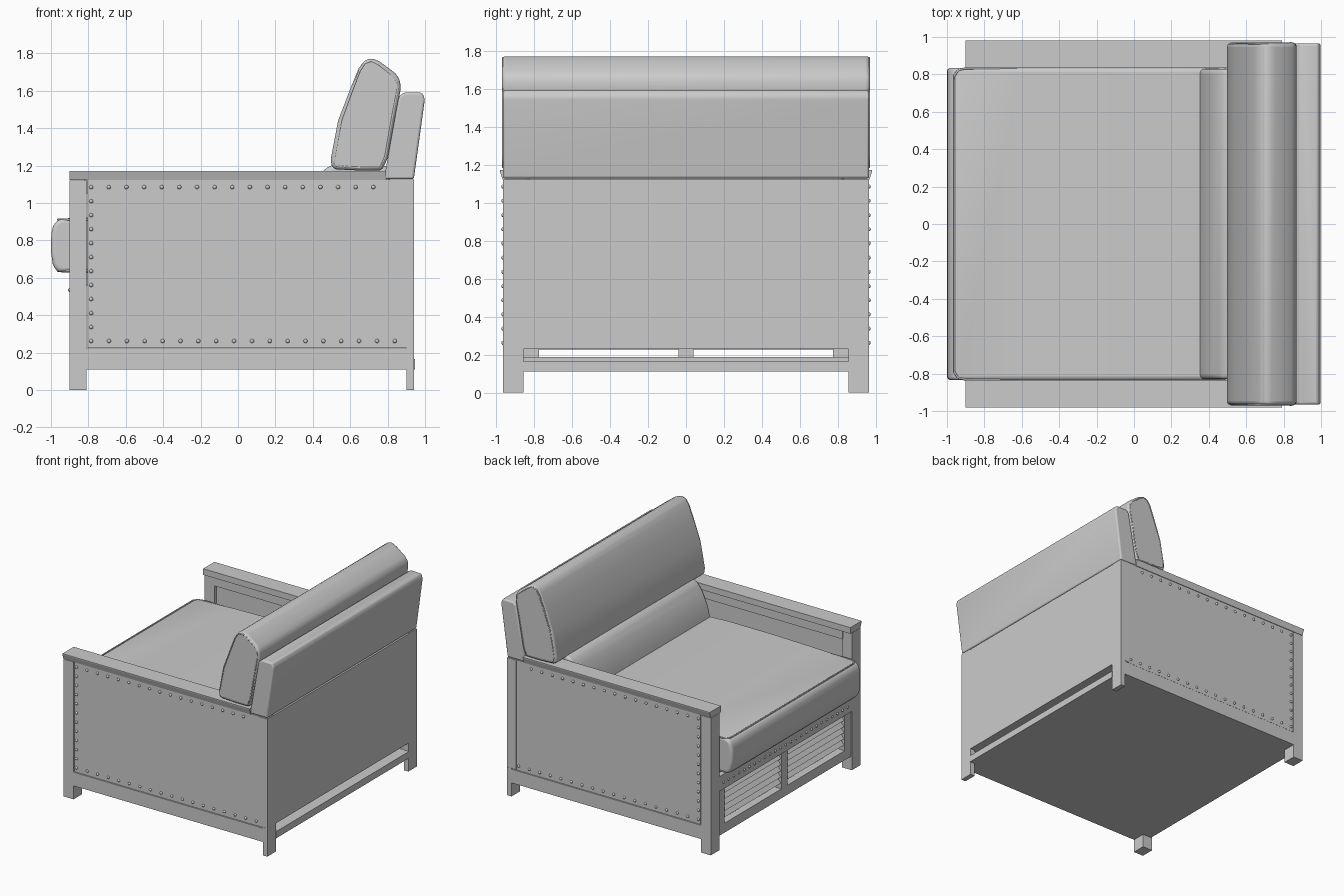
import bpy, bmesh, math
from mathutils import Matrix

if "Cube" in bpy.data.objects:
    bpy.data.objects.remove(bpy.data.objects["Cube"], do_unlink=True)

grey = bpy.data.materials.new("plain_grey")
grey.use_nodes = True
grey.diffuse_color = (0.6, 0.6, 0.6, 1)
grey.node_tree.nodes["Principled BSDF"].inputs["Base Color"].default_value = (0.6, 0.6, 0.6, 1)


def finish(name, bm, bevel=0, segments=1):
    bmesh.ops.recalc_face_normals(bm, faces=bm.faces)
    mesh = bpy.data.meshes.new(name)
    bm.to_mesh(mesh)
    bm.free()
    mesh.materials.append(grey)
    obj = bpy.data.objects.new(name, mesh)
    bpy.context.collection.objects.link(obj)
    if bevel:
        mod = obj.modifiers.new("round", "BEVEL")
        mod.width, mod.segments, mod.limit_method = bevel, segments, "ANGLE"
        mod.angle_limit = math.radians(28)
    return obj


def box(name, x, y, z, bevel=0):
    bm = bmesh.new()
    size = Matrix.Diagonal((x[1] - x[0], y[1] - y[0], z[1] - z[0], 1))
    centre = Matrix.Translation([(a + b) / 2 for a, b in (x, y, z)])
    bmesh.ops.create_cube(bm, size=1, matrix=centre @ size)
    return finish(name, bm, bevel)


def prism(name, points, to3d, lo, hi, bevel=0, segments=1):
    """Extrude a closed 2D outline from lo to hi."""
    bm = bmesh.new()
    rings = [[bm.verts.new(to3d(a, b, t)) for a, b in points] for t in (lo, hi)]
    n = len(points)
    for ring in rings:
        bm.faces.new(ring)
    for i in range(n):
        j = (i + 1) % n
        bm.faces.new((rings[0][i], rings[0][j], rings[1][j], rings[1][i]))
    return finish(name, bm, bevel, segments)


def smooth(obj, angle=40):
    bpy.ops.object.select_all(action="DESELECT")
    obj.select_set(True)
    bpy.context.view_layer.objects.active = obj
    bpy.ops.object.shade_smooth_by_angle(angle=math.radians(angle))


def along_y(a, b, t):
    return (a, t, b)


def along_x(a, b, t):
    return (t, a, b)


def studs(name, places):
    bm = bmesh.new()
    for p in places:
        bmesh.ops.create_icosphere(bm, subdivisions=2, radius=0.011, matrix=Matrix.Translation(p))
    smooth(finish(name, bm))


def piping(name, points):
    curve = bpy.data.curves.new(name, "CURVE")
    curve.dimensions, curve.bevel_depth, curve.bevel_resolution = "3D", 0.006, 1
    line = curve.splines.new("POLY")
    line.points.add(len(points) - 1)
    for v, p in zip(line.points, points):
        v.co = (*p, 1)
    line.use_cyclic_u = True
    curve.materials.append(grey)
    bpy.context.collection.objects.link(bpy.data.objects.new(name, curve))


# Arms: posts, legs, rails, panels, caps and studs on both sides
for side, s in (("left", 1), ("right", -1)):
    def span(a, b):
        return tuple(sorted((s * a, s * b)))

    box(side + "_front_post", (-.9, -.81), span(.855, .965), (0, 1.12))
    box(side + "_back_leg", (.9, .94), span(.855, .965), (0, .23))
    box(side + "_side_rail", (-.82, .94), span(.86, .965), (.11, .222))
    box(side + "_arm_panel", (-.805, .94), span(.87, .961), (.226, 1.125))
    box(side + "_inner_top_rail", (-.82, .75), span(.85, .9), (1.05, 1.125))
    cap = [(s * y, z) for y, z in ((.835, 1.122), (.966, 1.122), (.98, 1.165), (.98, 1.172), (.835, 1.172))]
    prism(side + "_arm_cap", cap, along_x, -.9, .79)

    y = s * .962
    places = [(-.785 + .0943 * i, y, 1.085) for i in range(17)]
    places += [(-.785 + .0955 * i, y, .262) for i in range(18)]
    places += [(-.785, y, .262 + .0748 * i) for i in range(1, 11)]
    studs(side + "_arm_studs", places)

# Base, back panel and seat deck
box("bottom_board", (-.89, .945), (-.86, .86), (.11, .165))
box("back_panel", (.86, .94), (-.964, .964), (.23, 1.122))
box("seat_deck", (-.86, .88), (-.86, .86), (.56, .63))

# Louvered front
box("front_bottom_rail", (-.89, -.83), (-.86, .86), (.11, .187))
box("front_top_rail", (-.9, -.83), (-.86, .86), (.48, .6))
for name, y in (("left", .815), ("middle", 0), ("right", -.815)):
    box(name + "_front_stile", (-.89, -.84), (y - .04, y + .04), (.18, .49))
for i in range(5):
    z = .25 + .05 * i
    slat = [(-.885, z - .018), (-.875, z - .022), (-.845, z + .012), (-.855, z + .018)]
    prism("front_slat_%d" % (i + 1), slat, along_y, -.8, .8)
studs("front_studs", [(-.898, -.8 + .0667 * i, .535) for i in range(25)])

# Padded upper back
back = [(.78, 1.128), (.94, 1.128), (.999, 1.555), (.985, 1.59), (.89, 1.592), (.86, 1.57)]
smooth(prism("upper_back", back, along_y, -.965, .965, .012, 3))

# Seat cushion with piping
seat = [(-.965, .63), (-.99, .67), (-1, .74), (-.998, .84), (-.985, .89), (-.95, .917),
        (-.6, .932), (-.2, .94), (.2, .94), (.5, .925), (.5, .63)]
smooth(prism("seat_cushion", seat, along_y, -.835, .835, .035, 4), 60)
for name, z in (("top", .913), ("bottom", .637)):
    piping("seat_piping_" + name, [(-.9, -.832, z), (-.94, -.822, z), (-.962, -.79, z), (-.962, .79, z),
                                   (-.94, .822, z), (-.9, .832, z), (.45, .832, z), (.45, -.832, z)])

# Back cushion: lower part between the arms, wide part above them
lower = [(.34, .88), (.355, .94), (.375, 1.02), (.42, 1.12), (.465, 1.185), (.52, 1.21), (.8, 1.2), (.86, .88)]
smooth(prism("lower_back_cushion", lower, along_y, -.83, .83, .025, 4), 60)
upper = [(.5, 1.19), (.497, 1.24), (.535, 1.44), (.6, 1.61), (.645, 1.72), (.675, 1.762), (.715, 1.776), (.76, 1.755),
         (.84, 1.695), (.866, 1.66), (.87, 1.61), (.84, 1.46), (.8, 1.24), (.77, 1.174), (.65, 1.174), (.53, 1.18)]
smooth(prism("upper_back_cushion", upper, along_y, -.968, .968, .022, 4), 60)
cx = sum(p[0] for p in upper) / len(upper)
cz = sum(p[1] for p in upper) / len(upper)
for side, s in (("left", 1), ("right", -1)):
    piping(side + "_back_piping", [(cx + (a - cx) * .9, s * .964, cz + (b - cz) * .95) for a, b in upper])
